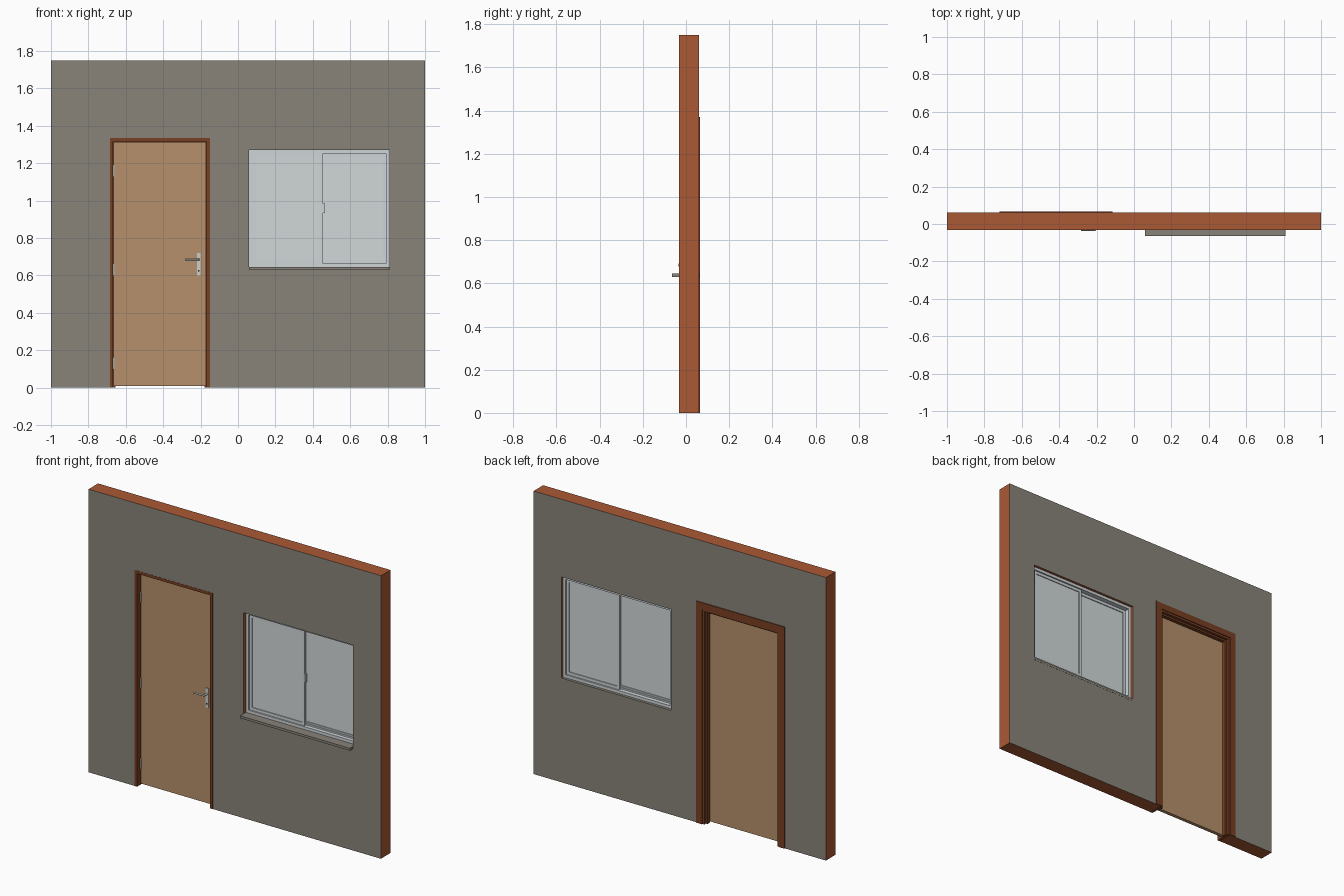
import bpy, bmesh, math
from mathutils import Vector

old = bpy.data.objects.get("Cube")
if old:
    bpy.data.objects.remove(old, do_unlink=True)


def material(name, rgb):
    m = bpy.data.materials.new(name)
    m.use_nodes = True
    m.diffuse_color = (*rgb, 1)
    m.node_tree.nodes["Principled BSDF"].inputs["Base Color"].default_value = (*rgb, 1)
    return m


plaster = material("grey plaster", (0.25, 0.23, 0.195))
brick = material("red brick", (0.40, 0.10, 0.035))
dark_wood = material("dark wood", (0.19, 0.05, 0.017))
door_wood = material("light wood", (0.47, 0.28, 0.145))
aluminium = material("aluminium", (0.62, 0.66, 0.68))
glass = material("pale glass", (0.64, 0.69, 0.69))
steel = material("steel", (0.60, 0.62, 0.62))
black = material("dark keyhole", (0.03, 0.03, 0.03))


def finish(name, bm, *mats):
    mesh = bpy.data.meshes.new(name)
    bm.to_mesh(mesh)
    bm.free()
    ob = bpy.data.objects.new(name, mesh)
    bpy.context.collection.objects.link(ob)
    for m in mats:
        mesh.materials.append(m)
    return ob


def add_box(bm, x, y, z):
    lo, hi = Vector((x[0], y[0], z[0])), Vector((x[1], y[1], z[1]))
    verts = bmesh.ops.create_cube(bm, size=1)["verts"]
    bmesh.ops.scale(bm, vec=hi - lo, verts=verts)
    bmesh.ops.translate(bm, vec=(lo + hi) / 2, verts=verts)


def box(name, x, y, z, mat):
    bm = bmesh.new()
    add_box(bm, x, y, z)
    return finish(name, bm, mat)


def surround(name, x, y, z, w, mat, bottom=True):
    """Rectangular frame of member width w inside the given bounds."""
    bm = bmesh.new()
    add_box(bm, (x[0], x[0] + w), y, z)
    add_box(bm, (x[1] - w, x[1]), y, z)
    inner = (x[0] + w, x[1] - w)
    add_box(bm, inner, y, (z[1] - w, z[1]))
    if bottom:
        add_box(bm, inner, y, (z[0], z[0] + w))
    return finish(name, bm, mat)


def rod(name, a, b, radius, mat):
    a, b = Vector(a), Vector(b)
    bm = bmesh.new()
    bmesh.ops.create_cone(bm, cap_ends=True, segments=16, radius1=radius,
                          radius2=radius, depth=(b - a).length)
    bm.transform((b - a).to_track_quat("Z", "Y").to_matrix().to_4x4())
    bmesh.ops.translate(bm, vec=(a + b) / 2, verts=bm.verts)
    for f in bm.faces:
        f.smooth = len(f.verts) == 4
    return finish(name, bm, mat)


# Wall sheet with door and window openings, thickened with brick rims
FRONT, BACK = -0.032, 0.061
DOOR_X, DOOR_TOP = (-0.685, -0.15), 1.335
WIN_X, WIN_Z = (0.06, 0.81), (0.63, 1.27)
xs = [-1, *DOOR_X, *WIN_X, 1]
zs = [0, *WIN_Z, DOOR_TOP, 1.75]
bm = bmesh.new()
grid = [[bm.verts.new((x, (FRONT + BACK) / 2, z)) for z in zs] for x in xs]
for i in range(len(xs) - 1):
    for k in range(len(zs) - 1):
        if (i == 1 and k < 3) or (i == 3 and k == 1):
            continue
        bm.faces.new((grid[i][k], grid[i + 1][k], grid[i + 1][k + 1], grid[i][k + 1]))
loose = [v for v in bm.verts if not v.link_faces]
bmesh.ops.delete(bm, geom=loose, context="VERTS")
wall = finish("wall", bm, plaster, brick)
thick = wall.modifiers.new("thickness", "SOLIDIFY")
thick.thickness = BACK - FRONT
thick.offset = 0
thick.material_offset_rim = 1

# Door frame: lining, rebate stop and rear architrave
surround("door_lining", DOOR_X, (FRONT - 0.001, BACK), (0, DOOR_TOP), 0.018, dark_wood, False)
surround("door_stop", (-0.667, -0.168), (0.023, 0.045), (0, 1.317), 0.011, dark_wood, False)
surround("door_architrave", (-0.72, -0.115), (BACK - 0.001, 0.066), (0, 1.37), 0.04, dark_wood, False)

# Door leaf and hinges
box("door_leaf", (-0.665, -0.17), (0.0, 0.022), (0.008, 1.314), door_wood)
for n, z in enumerate((0.13, 0.63, 1.16)):
    rod(f"hinge_{n + 1}", (-0.664, -0.003, z - 0.03), (-0.664, -0.003, z + 0.03), 0.005, steel)

# Handle
box("handle_plate", (-0.22, -0.2), (-0.005, 0.001), (0.6, 0.72), steel)
rod("handle_spindle", (-0.21, 0, 0.685), (-0.21, -0.034, 0.685), 0.006, steel)
rod("handle_lever", (-0.206, -0.032, 0.685), (-0.283, -0.032, 0.685), 0.005, steel)
rod("keyhole", (-0.21, -0.004, 0.624), (-0.21, -0.007, 0.624), 0.005, black)

# Window sill, outer frame and track
box("window_sill", WIN_X, (-0.065, BACK + 0.001), (0.63, 0.645), plaster)
surround("window_frame", WIN_X, (-0.008, 0.045), (0.645, 1.27), 0.018, aluminium)
box("window_track", (0.078, 0.792), (0.016, 0.02), (0.663, 0.672), aluminium)

# Sliding sashes: one in front, one behind
for side, x, y in (("right", (0.078, 0.455), (0.0, 0.015)),
                   ("left", (0.43, 0.792), (0.021, 0.036))):
    z = (0.663, 1.252)
    mid = sum(y) / 2
    surround(f"{side}_sash", x, y, z, 0.018, aluminium)
    box(f"{side}_pane", (x[0] + 0.017, x[1] - 0.017), (mid - 0.002, mid + 0.002),
        (z[0] + 0.017, z[1] - 0.017), glass)

# Sash latch
box("sash_latch", (0.452, 0.464), (-0.006, 0.012), (0.935, 0.985), aluminium)
